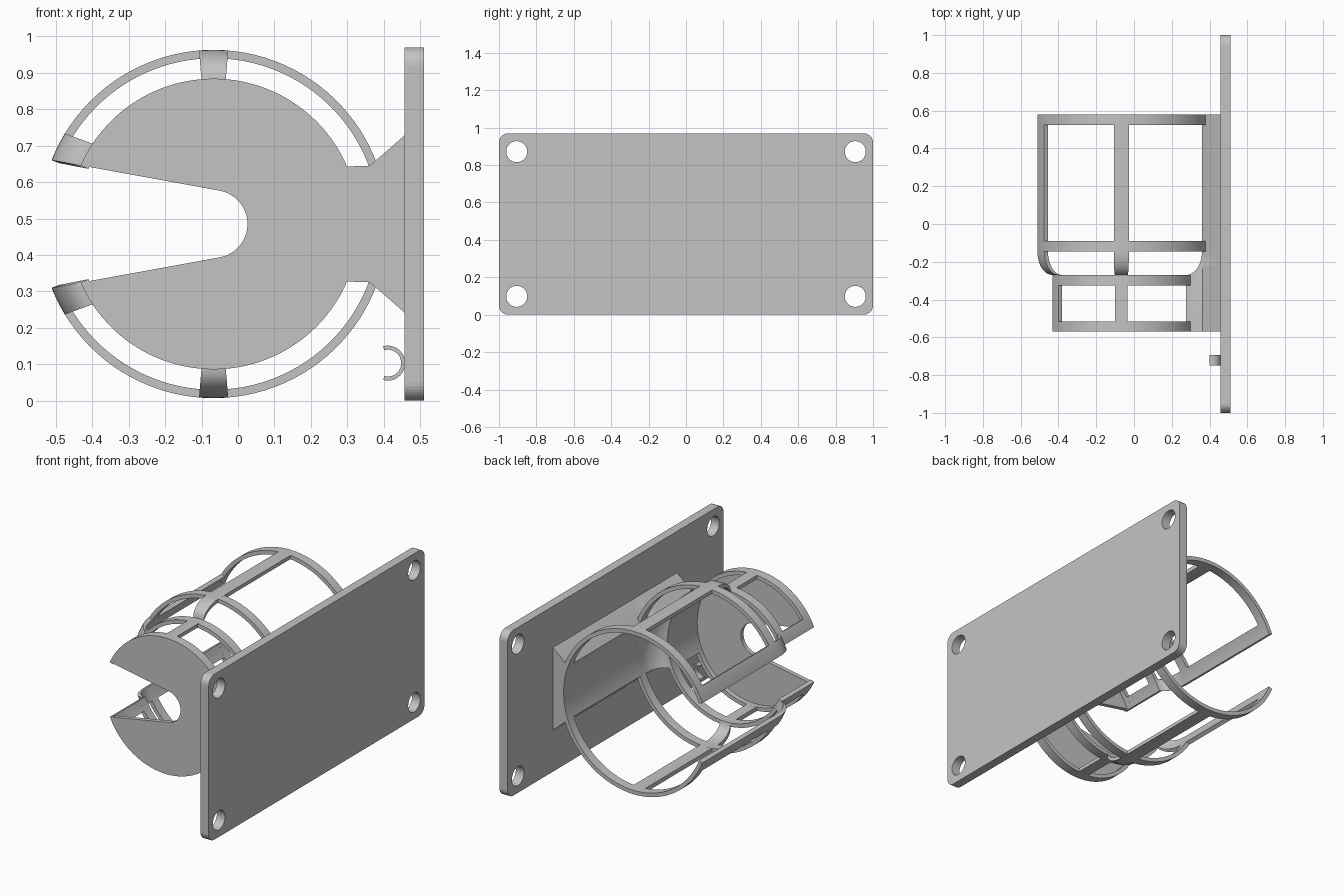
import bpy, bmesh
from math import sin, cos, asin, pi, radians
from mathutils import Vector

if "Cube" in bpy.data.objects:
    bpy.data.objects.remove(bpy.data.objects["Cube"], do_unlink=True)

grey = bpy.data.materials.new("plain grey")
grey.use_nodes = True
colour = (0.55, 0.55, 0.55, 1)
grey.diffuse_color = colour
grey.node_tree.nodes["Principled BSDF"].inputs["Base Color"].default_value = colour

CX, CZ = -0.067, 0.485               # cage axis, running along y
BIG, SMALL, WALL = 0.478, 0.399, 0.023
FRONT, NECK0, NECK1, BACK = -0.57, -0.27, -0.145, 0.58
BAND = 0.055                         # width of every hoop
SLOPE, NOTCH = radians(10.3), 0.093  # flare and radius of the open slot


def loft(name, loops, smooth=True, closed=False):
    """Skin equal-length loops; cap the ends unless closed."""
    bm = bmesh.new()
    rows = [[bm.verts.new(p) for p in loop] for loop in loops]
    n = len(rows[0])
    pairs = list(zip(rows, rows[1:]))
    if closed:
        pairs.append((rows[-1], rows[0]))
    for a, b in pairs:
        for i in range(n):
            j = (i + 1) % n
            bm.faces.new((a[i], a[j], b[j], b[i]))
    if not closed:
        bm.faces.new(rows[0])
        bm.faces.new(rows[-1])
    bmesh.ops.recalc_face_normals(bm, faces=bm.faces)
    mesh = bpy.data.meshes.new(name)
    bm.to_mesh(mesh)
    bm.free()
    ob = bpy.data.objects.new(name, mesh)
    bpy.context.collection.objects.link(ob)
    mesh.materials.append(grey)
    if smooth:
        bpy.ops.object.select_all(action="DESELECT")
        bpy.context.view_layer.objects.active = ob
        ob.select_set(True)
        bpy.ops.object.shade_smooth_by_angle(angle=radians(30))
    return ob


def polar(r, a, y, cx=CX, cz=CZ):
    return Vector((cx + r * cos(a), y, cz + r * sin(a)))


def slot_angle(r):
    """Angle of the slot edge, measured from the -x direction."""
    return SLOPE + asin(NOTCH / r)


def radius(y):
    """Outer cage radius along the axis, with a rounded neck."""
    if y <= NECK0:
        return SMALL
    if y >= NECK1:
        return BIG
    t = (NECK1 - y) / (NECK1 - NECK0)
    return SMALL + (BIG - SMALL) * (1 - t * t) ** 0.5


def hoop(name, y0, y1, r):
    s = slot_angle(r)
    steps = 96
    loops = []
    for i in range(steps + 1):
        a = -pi + s + (2 * pi - 2 * s) * i / steps
        loops.append([polar(r, a, y0), polar(r, a, y1),
                      polar(r - WALL, a, y1), polar(r - WALL, a, y0)])
    loft(name, loops)


STATIONS = [FRONT, NECK0] + [NECK0 + (NECK1 - NECK0) * (1 - cos(pi / 2 * i / 10))
                             for i in range(1, 11)] + [BACK]


def bar(name, edges):
    """Long strip following the cage; edges(r) gives its two angles."""
    loops = []
    for y in STATIONS:
        r = radius(y)
        a0, a1 = edges(r)
        angs = [a0 + (a1 - a0) * i / 6 for i in range(7)]
        loops.append([polar(r, a, y) for a in angs] +
                     [polar(r - WALL, a, y) for a in reversed(angs)])
    loft(name, loops)


# Hoops
hoop("front_hoop", FRONT, FRONT + BAND, SMALL)
hoop("lower_neck_hoop", NECK0 - BAND, NECK0, SMALL)
hoop("upper_neck_hoop", NECK1, NECK1 + BAND, BIG)
hoop("back_hoop", BACK - BAND, BACK, BIG)

# Bars at top, bottom and both lips of the slot
half = radians(4.8)
for side, label in ((1, "top"), (-1, "bottom")):
    bar(label + "_bar", lambda r: (side * pi / 2 - half, side * pi / 2 + half))
    bar(label + "_slot_bar", lambda r: (side * (pi - slot_angle(r)),
                                        side * (pi - slot_angle(r) - radians(9.8))))

# Slotted front disc
s = slot_angle(SMALL)
rim = [(SMALL, -pi + s + (2 * pi - 2 * s) * i / 96) for i in range(97)]
b = pi / 2 - SLOPE
throat = [(NOTCH, b - 2 * b * i / 32) for i in range(33)]
loft("front_disc", [[polar(r, a, y) for r, a in rim + throat]
                    for y in (FRONT, FRONT + 0.025)])

# Flared mount joining the cage to the plate
PLATE0, PLATE1, HEIGHT = 0.457, 0.51, 0.97
loops = []
for y in STATIONS:
    r = radius(y) - WALL
    a = asin(0.157 / r)
    arc = [polar(r, -a + 2 * a * i / 16, y) for i in range(17)]
    flare = [(0.362, 0.16), (PLATE0, 0.243), (PLATE0, -0.243), (0.362, -0.16)]
    loops.append(arc + [Vector((x, y, CZ + z)) for x, z in flare])
loft("mount", loops)

# Rounded wall plate with four screw holes
corner = 0.05
outline = []
for k, (sy, sz) in enumerate(((1, 1), (-1, 1), (-1, -1), (1, -1))):
    for i in range(9):
        a = pi / 2 * (k + i / 8)
        outline.append((sy * (1 - corner) + corner * cos(a),
                        CZ + sz * (HEIGHT / 2 - corner) + corner * sin(a)))
plate = loft("wall_plate", [[(x, y, z) for y, z in outline]
                            for x in (PLATE0, PLATE1)], smooth=False)
for y in (-0.905, 0.905):
    for z in (0.098, 0.872):
        cutter = loft("hole_cutter", [[(x, y + 0.056 * cos(pi * i / 20),
                                        z + 0.056 * sin(pi * i / 20)) for i in range(40)]
                                      for x in (PLATE0 - 0.1, PLATE1 + 0.1)], smooth=False)
        cutter.hide_render = True
        cutter.hide_set(True)
        cutter.display_type = "WIRE"
        mod = plate.modifiers.new("screw hole", "BOOLEAN")
        mod.operation, mod.solver, mod.object = "DIFFERENCE", "EXACT", cutter

# Small open cable clip
loops = []
for i in range(33):
    a = radians(-105 + 210 * i / 32)
    loops.append([polar(r, a, y, 0.411, 0.103)
                  for r, y in ((0.048, -0.75), (0.048, -0.693), (0.037, -0.693), (0.037, -0.75))])
loft("cable_clip", loops)
